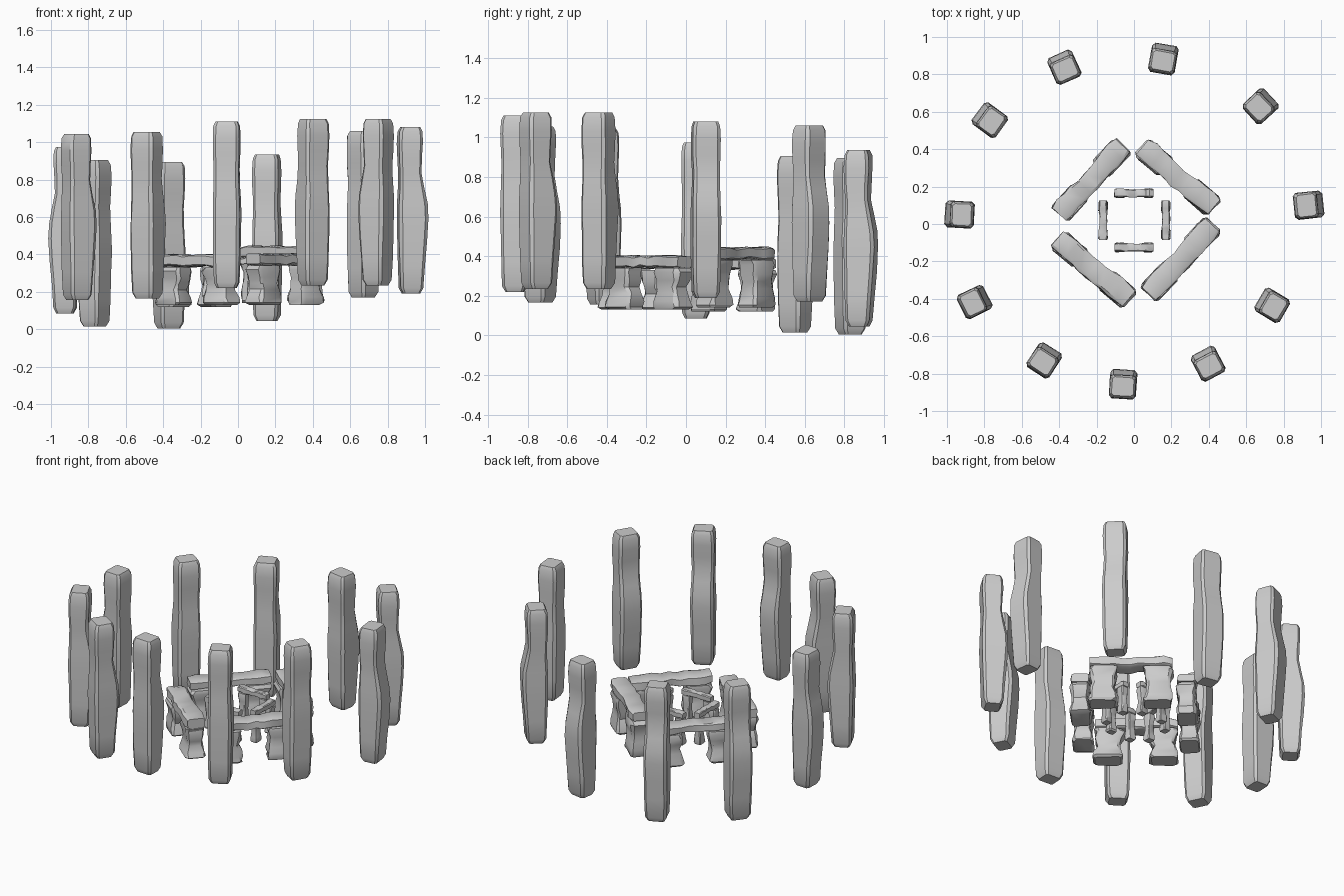
import bpy, bmesh, random
from math import radians, degrees, atan2, sin
from mathutils import Matrix

if "Cube" in bpy.data.objects:
    bpy.data.objects.remove(bpy.data.objects["Cube"])

random.seed(4)


def loft(name, sections, matrix, chamfer=0.2, jitter=0.0):
    """Stone lofted along local z; sections are (z, cx, cy, half_x, half_y)."""
    bm = bmesh.new()
    k = 1 - chamfer
    outline = [(1, -k), (1, k), (k, 1), (-k, 1), (-1, k), (-1, -k), (-k, -1), (k, -1)]
    rings = []
    for z, cx, cy, hx, hy in sections:
        rings.append([bm.verts.new((cx + hx * (u + random.uniform(-jitter, jitter)),
                                    cy + hy * (v + random.uniform(-jitter, jitter)),
                                    z)) for u, v in outline])
    for a, b in zip(rings, rings[1:]):
        for i in range(8):
            j = (i + 1) % 8
            bm.faces.new((a[i], a[j], b[j], b[i]))
    bm.faces.new(rings[0][::-1])
    bm.faces.new(rings[-1])
    me = bpy.data.meshes.new(name)
    bm.to_mesh(me)
    bm.free()
    ob = bpy.data.objects.new(name, me)
    bpy.context.collection.objects.link(ob)
    ob.matrix_world = matrix
    bpy.ops.object.select_all(action='DESELECT')
    ob.select_set(True)
    bpy.context.view_layer.objects.active = ob
    bpy.ops.object.shade_smooth_by_angle(angle=radians(32))
    return ob


def place(x, y, z, angle):
    return Matrix.Translation((x, y, z)) @ Matrix.Rotation(radians(angle), 4, 'Z')


# Tall outer stone: gently waisted, bulging low on its +y side
tall = [(0.00, 0.000, 0.000, 0.052, 0.045), (0.03, 0.000, 0.000, 0.066, 0.060),
        (0.15, 0.000, 0.002, 0.070, 0.066), (0.28, 0.000, 0.006, 0.071, 0.074),
        (0.40, 0.001, 0.008, 0.072, 0.079), (0.48, 0.001, 0.007, 0.070, 0.076),
        (0.56, 0.000, 0.001, 0.067, 0.066), (0.64, -.001, -.006, 0.067, 0.057),
        (0.72, 0.000, -.007, 0.070, 0.060), (0.80, 0.000, -.006, 0.071, 0.064),
        (0.865, 0.000, -.005, 0.068, 0.061), (0.89, 0.000, -.004, 0.058, 0.050)]

# Ring of eleven stones on sloping ground: x, y, base height
ring = [(-.37, .83, .005), (.155, .875, .045), (.67, .625, .17), (.925, .10, .19),
        (.745, -.44, .235), (.40, -.755, .235), (-.06, -.865, .22), (-.485, -.735, .165),
        (-.86, -.42, .155), (-.925, .05, .085), (-.765, .55, .015)]
for i, (x, y, z) in enumerate(ring):
    facing = degrees(atan2(y, x)) - 90 + (0 if y > 0 else 180)
    loft(f"outer_stone_{i + 1}", tall, place(x, y, z, facing), 0.22, 0.02)


def trilithon(name, x, y, angle, z0, z1, z2, length, offset, leg_w, leg_d, depth, jit):
    """Two rough uprights carrying a lintel."""
    base = place(x, y, 0, angle)
    h = z1 - z0
    for side, s in (("left", -1), ("right", 1)):
        # Uprights flare at head and foot
        prof = [(0, .86), (.06, 1), (.2, .95), (.4, .82), (.55, .78), (.7, .86), (.9, .98), (1, .9)]
        secs = [(z0 + h * t, random.uniform(-.05, .05) * leg_w, 0, leg_w * f / 2, leg_d * f / 2)
                for t, f in prof]
        loft(f"{name}_{side}_upright", secs,
             base @ Matrix.Translation((s * offset, 0, 0)), 0.22, jit)
    # Lintel lies along local x: loft axis turned from z to x
    n = 10
    t = z2 - z1
    secs = []
    for i in range(n + 1):
        u = i / n
        waist = 1 - .16 * sin(3.1416 * u) + random.uniform(-.05, .05)
        end = .85 if i in (0, n) else 1
        secs.append((length * (u - .5), random.uniform(-.08, .08) * t, .04 * depth * sin(9 * u),
                     t * .5 * waist * end, depth * .5 * waist * end))
    lay = Matrix.Translation((0, 0, (z1 + z2) / 2)) @ Matrix.Rotation(radians(90), 4, 'Y')
    loft(f"{name}_lintel", secs, base @ lay, 0.25, jit)


# Four large trilithons in a diamond
for name, x, y, a, z0, z1, z2 in (("back_left", -.23, .235, 47, .12, .33, .39),
                                  ("back_right", .235, .25, -40, .14, .38, .45),
                                  ("front_left", -.22, -.24, -40, .13, .33, .40),
                                  ("front_right", .25, -.19, 47, .13, .34, .405)):
    trilithon(name, x, y, a, z0, z1, z2, .50, .165, .175, .125, .125, .08)

# Four small trilithons in the centre
for name, x, y, a in (("inner_back", 0, .165, 0), ("inner_front", 0, -.125, 0),
                      ("inner_left", -.165, .02, 90), ("inner_right", .17, .02, 90)):
    trilithon(name, x, y, a, .17, .345, .385, .21, .075, .055, .05, .048, .08)
